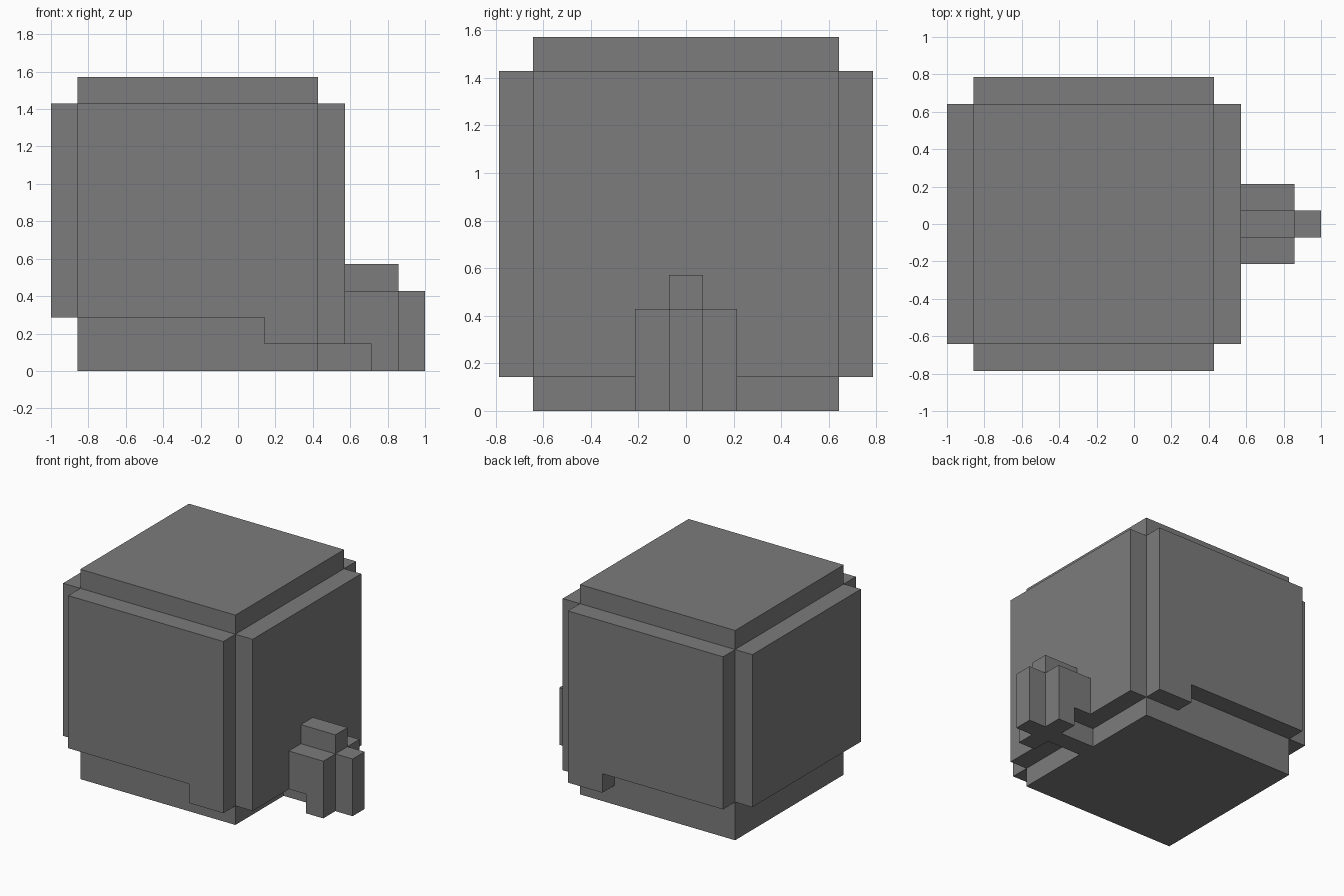
import bpy
import bmesh

U = 1 / 7  # one block of the model's cubic grid

cube = bpy.data.objects.get("Cube")
if cube:
    bpy.data.objects.remove(cube, do_unlink=True)

grey = bpy.data.materials.new("plain_grey")
grey.use_nodes = True
colour = (0.2, 0.2, 0.2, 1)
grey.diffuse_color = colour
grey.node_tree.nodes["Principled BSDF"].inputs["Base Color"].default_value = colour


def slab(name, profile, y0, y1):
    """Extrude an x-z profile (in blocks) from y0 to y1."""
    bm = bmesh.new()
    face = bm.faces.new([bm.verts.new((x * U, y0 * U, z * U)) for x, z in profile])
    grown = bmesh.ops.extrude_face_region(bm, geom=[face], use_keep_orig=True)["geom"]
    verts = [v for v in grown if isinstance(v, bmesh.types.BMVert)]
    bmesh.ops.translate(bm, verts=verts, vec=(0, (y1 - y0) * U, 0))
    bmesh.ops.recalc_face_normals(bm, faces=bm.faces[:])
    mesh = bpy.data.meshes.new(name)
    bm.to_mesh(mesh)
    bm.free()
    mesh.materials.append(grey)
    obj = bpy.data.objects.new(name, mesh)
    bpy.context.collection.objects.link(obj)
    return obj


def box(name, x0, x1, y0, y1, z0, z1):
    return slab(name, [(x0, z0), (x1, z0), (x1, z1), (x0, z1)], y0, y1)


# Main body
box("body_core", -6, 3, -4.5, 4.5, 0, 11)

# Plates on the four sides; the front and back ones have a stepped lower edge
stepped = [(-6, 2), (1, 2), (1, 1), (3, 1), (3, 10), (-6, 10)]
slab("front_plate", stepped, -5.5, -4.5)
slab("back_plate", stepped, 4.5, 5.5)
box("right_plate", -7, -6, -4.5, 4.5, 2, 10)
box("left_plate", 3, 4, -4.5, 4.5, 1, 10)

# Stepped cross-shaped projection on the +x side
slab("projection_block", [(4, 1), (5, 1), (5, 0), (6, 0), (6, 3), (4, 3)], -1.5, 1.5)
box("projection_ridge", 4, 6, -0.5, 0.5, 3, 4)
box("projection_tip", 6, 7, -0.5, 0.5, 0, 3)
box("projection_link", 3, 5, -0.5, 0.5, 0, 1)
